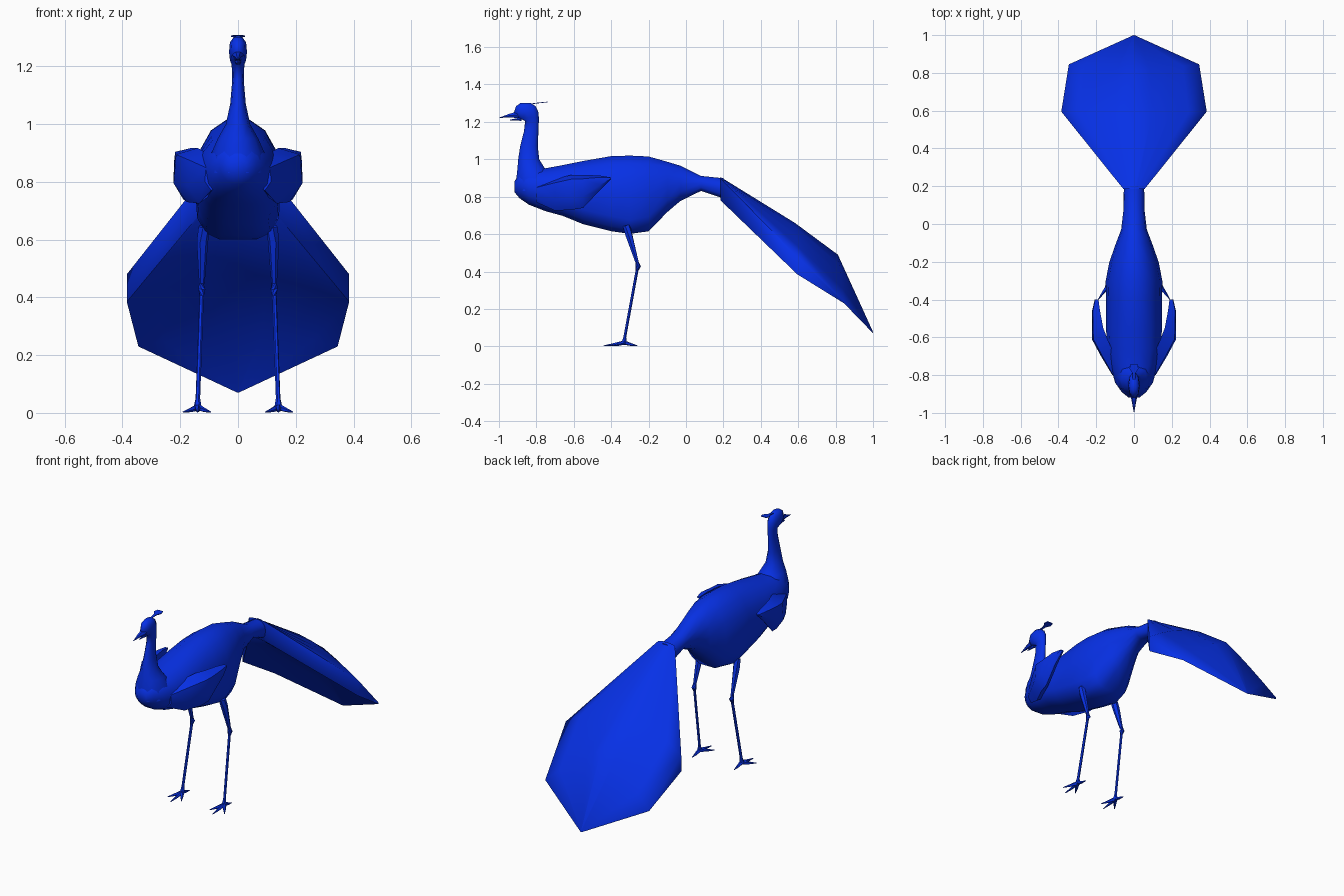
import bpy, bmesh, math
from mathutils import Vector

cube = bpy.data.objects.get("Cube")
if cube:
    bpy.data.objects.remove(cube)

blue = bpy.data.materials.new("blue_plumage")
blue.use_nodes = True
color = (0.002, 0.03, 0.8, 1)
blue.diffuse_color = color
blue.node_tree.nodes["Principled BSDF"].inputs["Base Color"].default_value = color


def loft(name, rings, angle=45):
    """Skin a list of equal-sized rings and cap both ends."""
    bm = bmesh.new()
    loops = [[bm.verts.new(p) for p in ring] for ring in rings]
    count = len(loops[0])
    for a, b in zip(loops, loops[1:]):
        for i in range(count):
            j = (i + 1) % count
            bm.faces.new((a[i], a[j], b[j], b[i]))
    bm.faces.new(loops[0])
    bm.faces.new(loops[-1])
    bmesh.ops.recalc_face_normals(bm, faces=bm.faces)
    mesh = bpy.data.meshes.new(name)
    bm.to_mesh(mesh)
    bm.free()
    mesh.materials.append(blue)
    obj = bpy.data.objects.new(name, mesh)
    bpy.context.collection.objects.link(obj)
    bpy.ops.object.select_all(action="DESELECT")
    obj.select_set(True)
    bpy.context.view_layer.objects.active = obj
    bpy.ops.object.shade_smooth_by_angle(angle=math.radians(angle))


def oval(half_w, half_h, sides=12, square=1.0):
    """Oval points; a square value below one fills out the lower corners."""
    pts = []
    for i in range(sides):
        a = math.tau * i / sides
        c, s = math.cos(a), math.sin(a)
        p = square if s < -0.01 else 1.0
        pts.append((half_w * math.copysign(abs(c) ** p, c),
                    half_h * math.copysign(abs(s) ** p, s)))
    return pts


def tube(name, points, radii, sides=6):
    """Tapered tube along a path."""
    pts = [Vector(p) for p in points]
    rings = []
    for i, (p, r) in enumerate(zip(pts, radii)):
        d = pts[min(i + 1, len(pts) - 1)] - pts[max(i - 1, 0)]
        q = d.to_track_quat("Z", "Y")
        rings.append([p + q @ Vector((u, v, 0)) for u, v in oval(r, r, sides)])
    loft(name, rings)


# Body: y, bottom, top, half width, lower squareness
body = [
    (-0.918, 0.825, 0.88, 0.03, 1), (-0.89, 0.79, 0.93, 0.065, 1),
    (-0.84, 0.755, 0.945, 0.1, 0.9), (-0.75, 0.72, 0.955, 0.125, 0.8),
    (-0.66, 0.695, 0.972, 0.143, 0.8), (-0.55, 0.65, 0.995, 0.148, 0.75),
    (-0.4, 0.612, 1.022, 0.148, 0.65), (-0.3, 0.598, 1.025, 0.15, 0.55),
    (-0.2, 0.612, 1.02, 0.13, 0.6), (-0.1, 0.715, 0.99, 0.095, 0.8),
    (-0.03, 0.775, 0.968, 0.068, 0.9), (0.08, 0.83, 0.912, 0.055, 0.8),
    (0.2, 0.79, 0.9, 0.054, 0.6),
]
loft("body", [[(u, y, (lo + hi) / 2 + v)
               for u, v in oval(w, (hi - lo) / 2, 14, sq)]
              for y, lo, hi, w, sq in body])

# Neck and head: z, front y, back y, half width
neck = [
    (0.83, -0.918, -0.66, 0.1), (0.9, -0.912, -0.7, 0.092),
    (0.95, -0.905, -0.75, 0.07),
    (1.0, -0.9, -0.782, 0.042), (1.07, -0.889, -0.79, 0.027),
    (1.15, -0.868, -0.787, 0.02), (1.205, -0.862, -0.785, 0.022),
    (1.222, -0.9, -0.784, 0.028), (1.25, -0.923, -0.785, 0.031),
    (1.283, -0.912, -0.8, 0.028), (1.302, -0.885, -0.83, 0.014),
]
loft("neck_and_head", [[(u, (f + b) / 2 + v, z)
                        for u, v in oval(w, (b - f) / 2, 10)]
                       for z, f, b, w in neck], 60)

# Beak
tube("upper_beak", [(0, -0.9, 1.238), (0, -0.945, 1.233), (0, -0.998, 1.222)],
     [0.02, 0.011, 0.001])
tube("lower_beak", [(0, -0.88, 1.215), (0, -0.94, 1.21)], [0.011, 0.002])

# Fan-shaped crest
crest = [(-0.85, 1.292, 0.005), (-0.79, 1.299, 0.008), (-0.765, 1.302, 0.024),
         (-0.74, 1.304, 0.018)]
loft("crest", [[(-w, y, z), (w, y, z), (w, y, z + 0.004), (-w, y, z + 0.004)]
               for y, z, w in crest], 30)

# Tail train: rim y, crown y, half width, rim bottom, rim top, crown, arch, roundness
tail = [
    (0.185, 0.185, 0.056, 0.78, 0.897, 0.905, 0.005, 2),
    (0.595, 0.582, 0.385, 0.385, 0.48, 0.66, 0.1, 1.5),
    (0.845, 0.812, 0.345, 0.23, 0.24, 0.49, 0.07, 1.15),
    (1.0, 1.0, 0.002, 0.07, 0.074, 0.077, 0.001, 1),
]
steps = [i / 4 for i in range(-4, 5)]
rings = []
for rim_y, crown_y, w, low, rim, crown, arch, power in tail:
    rise = [(t, 1 - abs(t) ** power) for t in steps]
    rings.append(
        [(w * t, rim_y + (crown_y - rim_y) * k, rim + (crown - rim) * k)
         for t, k in rise] +
        [(w * t, rim_y, low + arch * k) for t, k in reversed(rise)])
loft("tail", rings, 60)

# Wing: y, inner x, outer x, bottom, top, with one shared cross-section
wing = [
    (-0.8, 0.075, 0.115, 0.77, 0.86), (-0.7, 0.1, 0.175, 0.725, 0.895),
    (-0.61, 0.14, 0.223, 0.73, 0.917), (-0.55, 0.163, 0.223, 0.74, 0.917),
    (-0.46, 0.18, 0.222, 0.835, 0.913), (-0.4, 0.188, 0.208, 0.893, 0.903),
]
section = [(0, 1), (0.9, 0.88), (1, 0.35), (0.45, 0), (0, 0.15)]
toes = {"middle": (0.14, -0.44), "outer": (0.19, -0.4),
        "inner": (0.095, -0.405), "back": (0.14, -0.26)}

for side, s in (("left", 1), ("right", -1)):
    loft(side + "_wing", [[(s * (a + (b - a) * u), y, lo + (hi - lo) * v)
                           for u, v in section]
                          for y, a, b, lo, hi in wing])
    # Leg with a swollen joint
    tube(side + "_leg",
         [(s * 0.118, -0.318, 0.645), (s * 0.123, -0.305, 0.595),
          (s * 0.125, -0.262, 0.45), (s * 0.125, -0.255, 0.428),
          (s * 0.126, -0.262, 0.405), (s * 0.139, -0.327, 0.05),
          (s * 0.14, -0.332, 0.015)],
         [0.02, 0.02, 0.01, 0.014, 0.008, 0.008, 0.015])
    # Splayed toes
    for toe, (x, y) in toes.items():
        tube(f"{side}_{toe}_toe",
             [(s * 0.14, -0.33, 0.02), (s * (0.14 + x) / 2, (y - 0.33) / 2, 0.01),
              (s * x, y, 0.003)],
             [0.012, 0.008, 0.002], 5)
